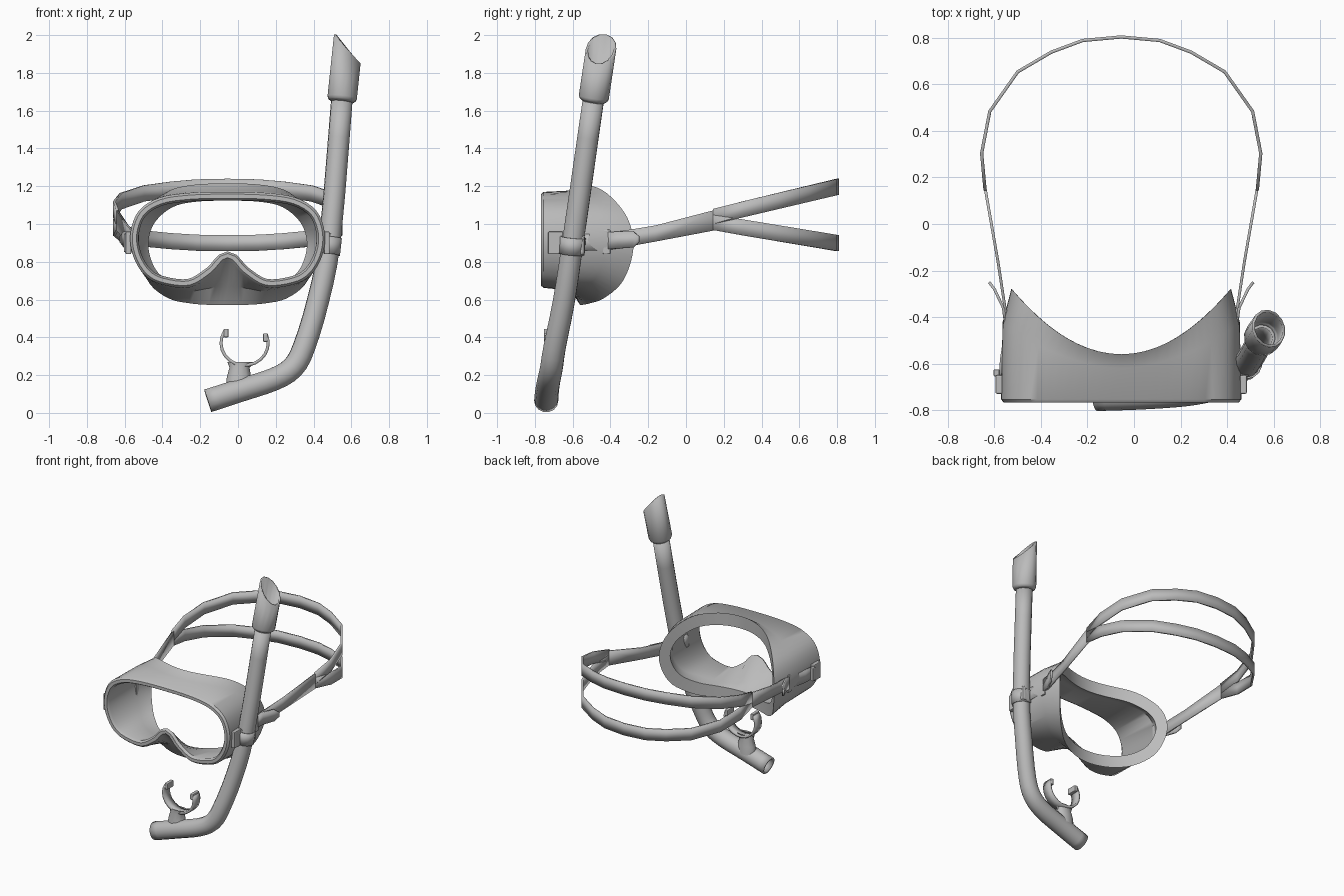
import bpy, bmesh, math
from mathutils import Vector

if "Cube" in bpy.data.objects:
    bpy.data.objects.remove(bpy.data.objects["Cube"], do_unlink=True)

grey = bpy.data.materials.new("plain grey")
grey.use_nodes = True
colour = (0.5, 0.5, 0.5, 1)
grey.diffuse_color = colour
grey.node_tree.nodes["Principled BSDF"].inputs["Base Color"].default_value = colour

CENTRE = -0.055          # the mask's own mirror plane in x
FRONT = -0.76            # front face of the mask


def finish(name, bm, smooth=True, thickness=0, offset=0, bevel=0):
    bmesh.ops.recalc_face_normals(bm, faces=bm.faces)
    mesh = bpy.data.meshes.new(name)
    bm.to_mesh(mesh)
    bm.free()
    mesh.materials.append(grey)
    obj = bpy.data.objects.new(name, mesh)
    bpy.context.collection.objects.link(obj)
    if smooth:
        bpy.ops.object.select_all(action='DESELECT')
        obj.select_set(True)
        bpy.context.view_layer.objects.active = obj
        bpy.ops.object.shade_smooth_by_angle(angle=math.radians(40))
    if thickness:
        solid = obj.modifiers.new("thickness", 'SOLIDIFY')
        solid.thickness, solid.offset = thickness, offset
    if bevel:
        edge = obj.modifiers.new("soft edges", 'BEVEL')
        edge.width, edge.segments = bevel, 2
    return obj


def loft(name, rings, wrap=False, closed=True, **options):
    """Skin a list of equally long point rings."""
    bm = bmesh.new()
    rows = [[bm.verts.new(p) for p in ring] for ring in rings]
    if wrap:
        rows.append(rows[0])
    count = len(rows[0])
    for a, b in zip(rows, rows[1:]):
        for i in range(count if closed else count - 1):
            j = (i + 1) % count
            bm.faces.new((a[i], a[j], b[j], b[i]))
    return finish(name, bm, **options)


def spline(points, steps, cyclic=False):
    """Smooth curve through the points."""
    pts = [Vector(p) for p in points]
    n = len(pts)
    pick = (lambda i: pts[i % n]) if cyclic else (lambda i: pts[min(max(i, 0), n - 1)])
    out = []
    for i in range(n if cyclic else n - 1):
        a, b, c, d = (pick(i + k) for k in (-1, 0, 1, 2))
        for s in range(steps):
            t = s / steps
            out.append(b + (c - a) * t / 2 + (a * 2 - b * 5 + c * 4 - d) * t * t / 2
                       + (b * 3 - a - c * 3 + d) * t * t * t / 2)
    return out if cyclic else out + [pts[-1]]


def tube_rings(path, radii, sides=14):
    """Circles along a path, carried without twist."""
    rings, side, last = [], Vector((0, 1, 0)), None
    for i, p in enumerate(path):
        tangent = (path[min(i + 1, len(path) - 1)] - path[max(i - 1, 0)]).normalized()
        if last:
            side = last.rotation_difference(tangent) @ side
        side = (side - tangent * side.dot(tangent)).normalized()
        other, last = tangent.cross(side), tangent
        angles = [math.tau * k / sides for k in range(sides)]
        rings.append([p + (side * math.cos(a) + other * math.sin(a)) * radii[i] for a in angles])
    return rings


def ribbon(name, points, widths, axis, thickness, **options):
    half = Vector(axis) / 2
    rings = [(Vector(p) - half * w, Vector(p) + half * w) for p, w in zip(points, widths)]
    return loft(name, rings, closed=False, thickness=thickness, **options)


def box(name, centre, size, bevel=0.006):
    bm = bmesh.new()
    bmesh.ops.create_cube(bm, size=1)
    for v in bm.verts:
        v.co = Vector(centre) + Vector(size) * v.co
    return finish(name, bm, smooth=False, bevel=bevel)


# Mask body: half outlines (sideways, up), mirrored and smoothed
def outline(half):
    mirrored = [(-u, z) for u, z in reversed(half[1:-1])]
    return spline(half + mirrored, 4, cyclic=True)


def inset(loop, distance):
    out = []
    for i, p in enumerate(loop):
        along = (loop[(i + 1) % len(loop)] - loop[i - 1]).normalized()
        out.append(p + Vector((along.y, -along.x)) * distance)
    return out


rim = outline([(0, 1.17), (.2, 1.165), (.36, 1.14), (.47, 1.07), (.515, .95), (.5, .83),
               (.44, .73), (.35, .68), (.2, .665), (.08, .735), (0, .81)])
face = outline([(0, 1.215), (.2, 1.205), (.33, 1.165), (.43, 1.06), (.47, .93), (.46, .8),
                (.41, .68), (.31, .605), (.2, .58), (.1, .572), (0, .57)])


def face_depth(u):
    return -0.56 + 0.28 * (u / 0.47) ** 2


def at_depth(loop, y):
    return [Vector((CENTRE + p.x, y, p.y)) for p in loop]


def on_face(loop):
    return [Vector((CENTRE + p.x, face_depth(p.x), p.y)) for p in loop]


# The skirt follows the rim, then flares to the face; the nose pocket flares sooner
waist = []
for a, b in zip(rim, face):
    nose = max(0, 1 - abs(a.x) / 0.25) if a.y < 0.9 else 0
    waist.append(a.lerp(b, 0.15 + 0.45 * nose))


def at_waist(loop):
    return [Vector((CENTRE + p.x, FRONT + 0.7 * (face_depth(q.x) - FRONT), p.y))
            for p, q in zip(loop, face)]


lip = [Vector((p.x * 0.89, 0.89 + (p.y - 0.89) * 0.72)) for p in face]
loft("mask_body", [
    at_depth(inset(rim, 0.012), FRONT - 0.008), at_depth(rim, FRONT + 0.006),
    at_waist(waist), on_face(face), on_face(lip),
    at_waist(inset(waist, 0.03)), at_depth(inset(rim, 0.045), FRONT + 0.01),
    at_depth(inset(rim, 0.034), FRONT - 0.008)], wrap=True)

# Strap: one band on each side, splitting into an upper and a lower band
UP = (0, 0, 1)
for side, word in ((1, "left"), (-1, "right")):
    def place(u, y, z):
        return (CENTRE + side * u, y, z)

    ribbon(word + "_strap", [place(.525, -.72, .9), place(.515, -.58, .9), place(.49, -.42, .905),
                             place(.53, -.16, .95), place(.586, .16, 1.022)],
           (.08, .09, .09, .085, .108), UP, 0.012)
    ribbon(word + "_strap_tail", [place(.495, -.45, .91), place(.507, -.36, .915),
                                  place(.545, -.28, .918), place(.568, -.25, .92)],
           (.09, .09, .085, .03), UP, 0.012)
    box(word + "_slider", place(.488, -.42, .905), (.036, .04, .13))
    box(word + "_buckle", place(.525, -.69, .9), (.03, .08, .12))
    box(word + "_buckle_bar", place(.536, -.64, .9), (.026, .03, .1))

half = [(.585, .15), (.6, .31), (.565, .49), (.445, .66), (.3, .745), (.165, .795), (0, .81)]
loop = half + [(-u, y) for u, y in reversed(half[:-1])]
for word, start, rise in (("upper", 1.04, .155), ("lower", 1.008, -.108)):
    path = [(CENTRE + u, y - 0.006, start + rise * (y - .15) / .65) for u, y in loop]
    ribbon(word + "_back_strap", path, [0.08] + [.085] * (len(path) - 2) + [0.08], UP, 0.014)

# Snorkel tube
path = spline([(-.16, -.74, .064), (.02, -.735, .122), (.19, -.725, .178), (.29, -.712, .24),
               (.35, -.695, .35), (.425, -.645, .6), (.488, -.595, .93), (.55, -.49, 1.66)], 3)
radii = [.064 - .007 * i / (len(path) - 1) for i in range(len(path))]
loft("snorkel_tube", tube_rings(path, radii), thickness=0.012, offset=-1)

# Snorkel top, cut off at a slant
base = Vector((.549, -.492, 1.645))
axis = Vector((.105, .15, 1))
heights = (0, .012, .025, .2)
rings = tube_rings([base + axis * h for h in heights], (.058, .074, .08, .08))
for p in rings[-1]:
    # slide each point along the axis onto the slanted plane
    p += axis * ((2.0 - 1.1 * (p.x - .512) - p.z) / (1 + 1.1 * axis.x))
loft("snorkel_top", rings, thickness=0.012, offset=-1)

# Clip holding the tube to the strap
clip = [Vector((.474, -.606, .84)), Vector((.484, -.598, .93))]
loft("snorkel_keeper", tube_rings(clip, (.064, .064)), thickness=0.008)
box("keeper_tab", (.49, -.56, .89), (.07, .05, .11), bevel=0.015)

# Mouthpiece: oval stem, open bite ring and two lugs
stem = []
for z, x, wide, deep in ((.13, .005, .07, .05), (.19, .005, .064, .045),
                         (.24, .008, .053, .035), (.27, .018, .075, .035)):
    angles = [math.tau * k / 14 for k in range(14)]
    stem.append([(x + wide * math.cos(a), -.72 + deep * math.sin(a), z) for a in angles])
loft("mouthpiece_stem", stem)

bite = []
for k in range(15):
    a = math.radians(148 + k * 16.5)
    bite.append((.035 + .125 * math.cos(a), -.715, .37 + .118 * math.sin(a)))
ribbon("bite_ring", bite, [.07] * len(bite), (0, 1, 0), 0.016)
for word, end in (("right", bite[0]), ("left", bite[-1])):
    inward = 0.008 if word == "right" else -0.008
    box(word + "_bite_lug", (end[0] + inward, end[1], end[2] - .01), (.026, .075, .045))
